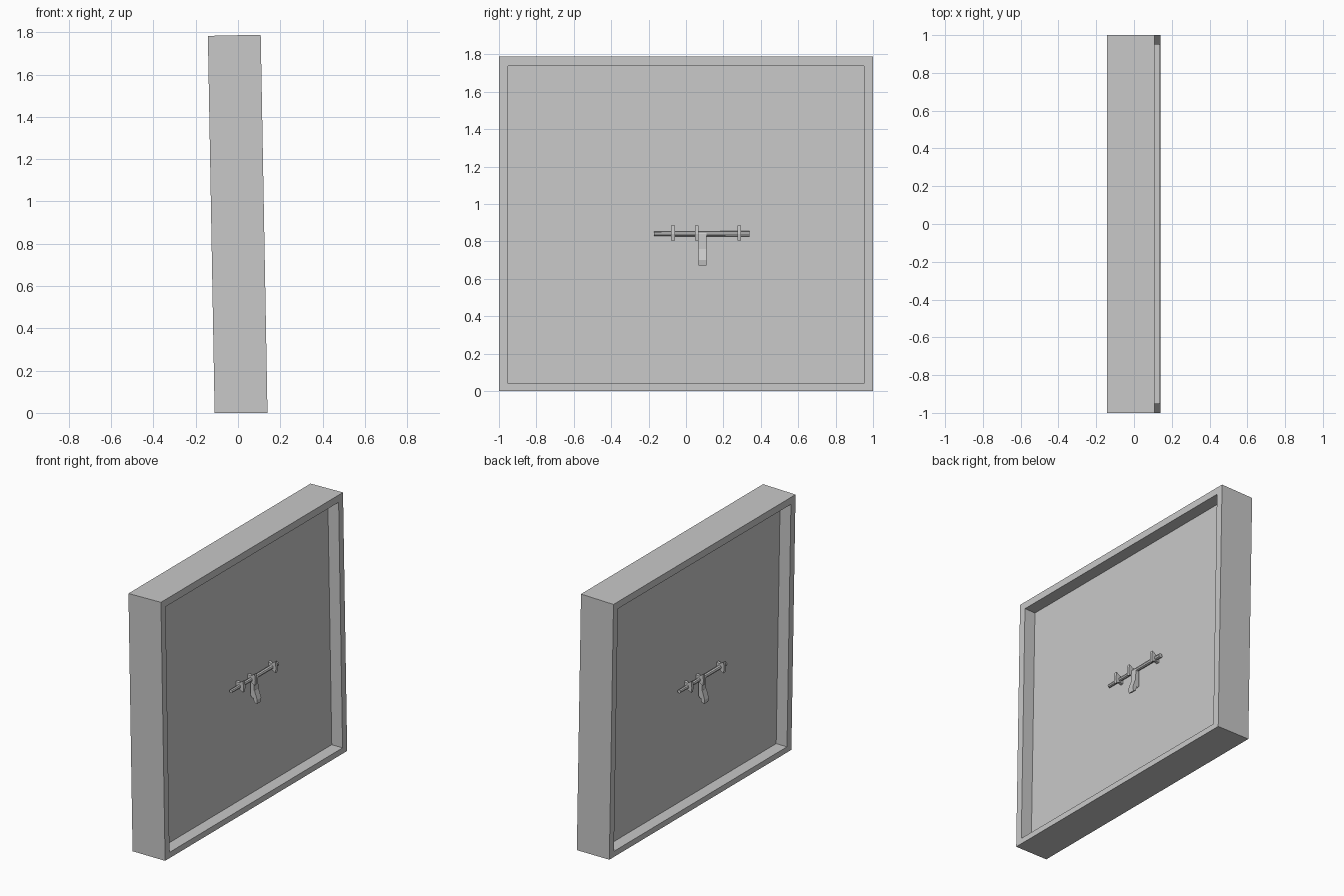
import bpy, bmesh
from mathutils import Matrix, Vector

cube = bpy.data.objects.get("Cube")
if cube:
    bpy.data.objects.remove(cube, do_unlink=True)

HEIGHT, THICK, BORDER, SILL, RECESS = 1.786, 0.25, 0.07, 0.04, 0.083
PANEL = THICK / 2 - RECESS          # distance of the recessed panel from the centre plane
BAR_X, BAR_Z = 0.065, 0.84          # axis of the latch bar

grey = bpy.data.materials.new("plain_grey")
grey.use_nodes = True
grey.diffuse_color = (0.58, 0.58, 0.58, 1)
grey.node_tree.nodes["Principled BSDF"].inputs["Base Color"].default_value = grey.diffuse_color


def finish(name, bm, side=1):
    """Turn the part to its side, lean it slightly with the door, and add it."""
    if side < 0:
        bm.transform(Matrix.Rotation(3.14159265, 4, 'Z'))
    for v in bm.verts:
        v.co.z *= 1 + 0.012 * v.co.x
        v.co.x += 0.0145 - 0.0179 * v.co.z
    bmesh.ops.recalc_face_normals(bm, faces=bm.faces)
    mesh = bpy.data.meshes.new(name)
    bm.to_mesh(mesh)
    bm.free()
    mesh.materials.append(grey)
    obj = bpy.data.objects.new(name, mesh)
    bpy.context.collection.objects.link(obj)
    return obj


def prism(points, y, width):
    """Extrude an x-z profile along y, centred on y."""
    bm = bmesh.new()
    face = bm.faces.new([bm.verts.new((px, y - width / 2, pz)) for px, pz in points])
    ext = bmesh.ops.extrude_face_region(bm, geom=[face])
    verts = [g for g in ext["geom"] if isinstance(g, bmesh.types.BMVert)]
    bmesh.ops.translate(bm, verts=verts, vec=(0, width, 0))
    return bm


# Door slab with a recessed panel on both broad faces
bm = bmesh.new()
bmesh.ops.create_cube(bm, size=1)
bmesh.ops.scale(bm, vec=(THICK, 2, HEIGHT), verts=bm.verts)
bmesh.ops.translate(bm, vec=(0, 0, HEIGHT / 2), verts=bm.verts)
broad = [f for f in bm.faces if abs(f.normal.x) > 0.9]
bmesh.ops.inset_individual(bm, faces=broad, thickness=BORDER)
for f in broad:
    for v in f.verts:
        if v.co.z < HEIGHT / 2:
            v.co.z = SILL
for f in bmesh.ops.extrude_discrete_faces(bm, faces=broad)["faces"]:
    for v in f.verts:
        v.co.x = PANEL if v.co.x > 0 else -PANEL
finish("door_slab", bm)

# Latch fittings, repeated on both sides
for side, label in ((1, "left"), (-1, "right")):
    # Horizontal bar, slightly thicker towards its ends
    bm = bmesh.new()
    bmesh.ops.create_cone(bm, cap_ends=True, segments=8, radius1=0.015, radius2=0.012,
                          depth=0.51, matrix=Matrix.Translation((BAR_X, 0.085, BAR_Z))
                          @ Matrix.Rotation(1.5708, 4, 'X'))
    finish("latch_bar_" + label, bm, side)

    # Upright brackets holding the bar to the panel
    for i, y in enumerate((-0.07, 0.058, 0.285)):
        profile = [(PANEL, 0.815), (BAR_X, 0.822), (0.095, 0.805), (0.1, BAR_Z),
                   (0.095, 0.885), (BAR_X, 0.865), (PANEL, 0.87)]
        finish(f"bar_bracket_{label}_{i + 1}", prism(profile, y, 0.02), side)

    # Hanging arm under the bar
    arm = [(0.05, BAR_Z), (0.078, BAR_Z), (0.078, 0.75), (0.065, 0.70), (0.05, 0.72)]
    finish("latch_arm_" + label, prism(arm, 0.088, 0.045), side)

    # Flared grip at the bottom of the arm
    grip = [(0.06, 0.755), (0.08, 0.76), (0.1, 0.70), (0.095, 0.67), (0.075, 0.68)]
    finish("latch_grip_" + label, prism(grip, 0.088, 0.045), side)
